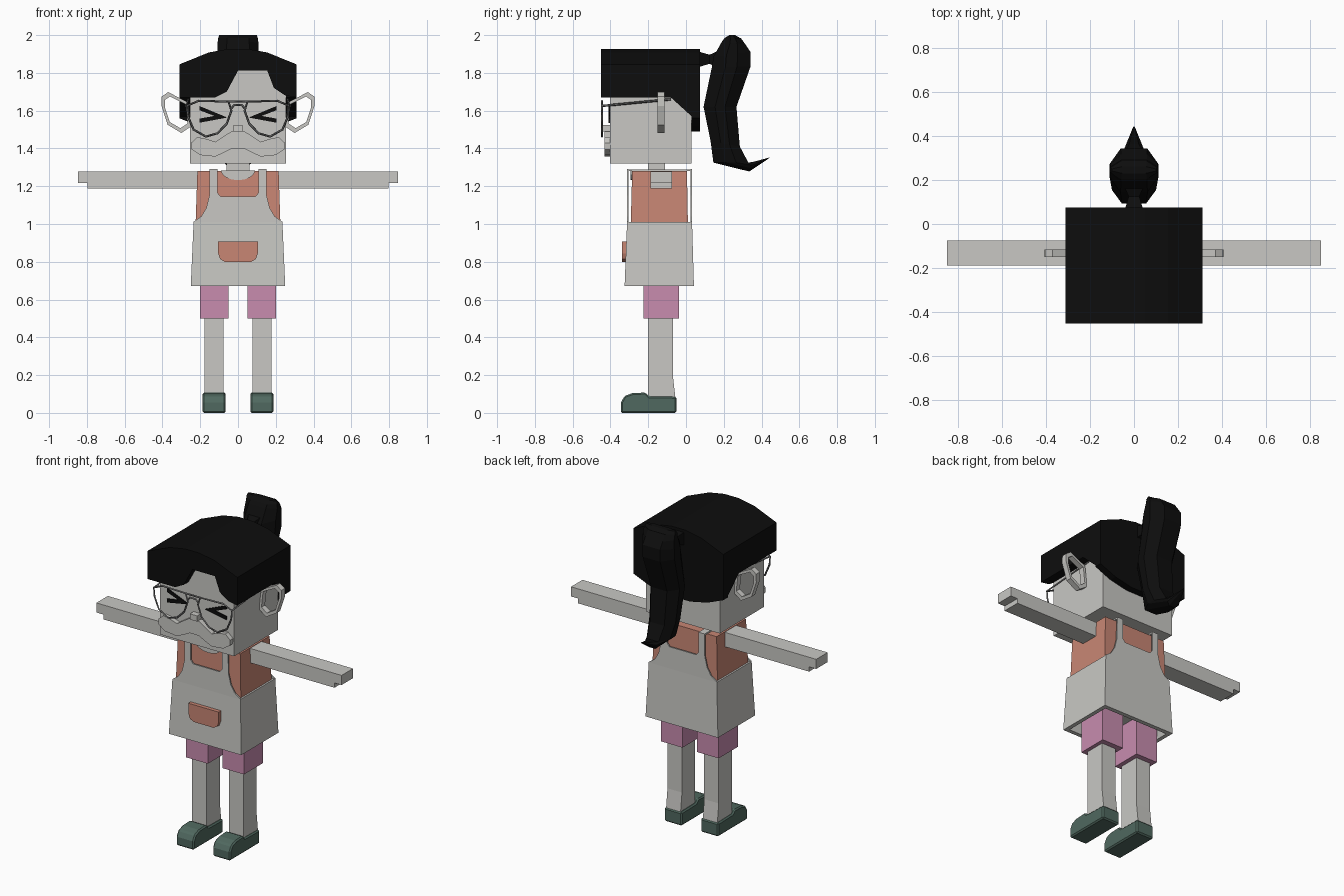
import bpy, bmesh, math
from mathutils import Vector

cube = bpy.data.objects.get("Cube")
if cube:
    bpy.data.objects.remove(cube, do_unlink=True)


def material(name, r, g, b):
    m = bpy.data.materials.new(name)
    m.use_nodes = True
    m.diffuse_color = (r, g, b, 1)
    m.node_tree.nodes["Principled BSDF"].inputs["Base Color"].default_value = (r, g, b, 1)
    return m


PALE = material("pale grey", 0.58, 0.575, 0.55)
ORANGE = material("terracotta", 0.58, 0.24, 0.175)
PINK = material("pink", 0.58, 0.265, 0.43)
GREEN = material("dark green", 0.08, 0.14, 0.115)
BLACK = material("black", 0.004, 0.004, 0.004)
GREY = material("frame grey", 0.12, 0.12, 0.12)


def loft(name, rings, mat, mirror=False, cyclic=False, bevel=0):
    """Bridge equal rings of points; cap the ends unless the loft is cyclic."""
    bm = bmesh.new()
    loops = [[bm.verts.new(p) for p in ring] for ring in rings]
    n = len(loops[0])
    pairs = list(zip(loops, loops[1:]))
    if cyclic:
        pairs.append((loops[-1], loops[0]))
    else:
        bm.faces.new(loops[0])
        bm.faces.new(loops[-1])
    for a, b in pairs:
        for i in range(n):
            j = (i + 1) % n
            bm.faces.new((a[i], a[j], b[j], b[i]))
    bmesh.ops.recalc_face_normals(bm, faces=bm.faces)
    mesh = bpy.data.meshes.new(name)
    bm.to_mesh(mesh)
    bm.free()
    obj = bpy.data.objects.new(name, mesh)
    bpy.context.collection.objects.link(obj)
    mesh.materials.append(mat)
    if bevel:
        mod = obj.modifiers.new("chamfer", "BEVEL")
        mod.width, mod.segments = bevel, 1
    if mirror:
        obj.modifiers.new("mirror", "MIRROR").use_mirror_merge = False
    return obj


def at(axis, p, d):
    """Place a 2D point: axis 'x' takes (y, z), 'y' takes (x, z), 'z' takes (x, y)."""
    return {"x": (d, *p), "y": (p[0], d, p[1]), "z": (*p, d)}[axis]


def prism(name, pts, axis, a, b, mat, **kw):
    return loft(name, [[at(axis, p, d) for p in pts] for d in (a, b)], mat, **kw)


def rect(x0, x1, y0, y1):
    return [(x0, y0), (x1, y0), (x1, y1), (x0, y1)]


def box(name, x, y, z, mat, **kw):
    return prism(name, rect(*x, *y), "z", *z, mat, **kw)


def tapered(name, levels, mat, **kw):
    """Levels of (x0, x1, y0, y1, z)."""
    return loft(name, [[at("z", p, lv[4]) for p in rect(*lv[:4])] for lv in levels], mat, **kw)


def both(half):
    """Close a half outline with its mirror image."""
    return half + [(-x, z) for x, z in reversed(half)]


def wire(name, paths, radius, mat):
    cu = bpy.data.curves.new(name, "CURVE")
    cu.dimensions = "3D"
    cu.bevel_depth, cu.bevel_resolution = radius, 0
    for pts, closed in paths:
        sp = cu.splines.new("POLY")
        sp.points.add(len(pts) - 1)
        for q, p in zip(sp.points, pts):
            q.co = (*p, 1)
        sp.use_cyclic_u = closed
    cu.materials.append(mat)
    obj = bpy.data.objects.new(name, cu)
    bpy.context.collection.objects.link(obj)


# Head and neck
box("head", (-0.255, 0.255), (-0.403, 0.03), (1.32, 1.83), PALE)
box("neck", (-0.06, 0.06), (-0.2, -0.11), (1.25, 1.33), PALE)

# Ears: open angular rims
ear = [(0.25, 1.515), (0.30, 1.482), (0.372, 1.525), (0.405, 1.625),
       (0.404, 1.675), (0.37, 1.698), (0.265, 1.645)]
mid = Vector((0.325, 1.595))
hole = [tuple(mid + (Vector(p) - mid) * 0.78) for p in ear]
loft("ear", [[at("y", p, d) for p in ring] for ring, d in
             ((ear, -0.15), (ear, -0.115), (hole, -0.115), (hole, -0.15))],
     PALE, mirror=True, cyclic=True)

# Face: squeezed eyes, nose and moustache
prism("eye", [(0.06, 1.565), (0.205, 1.625), (0.205, 1.603), (0.125, 1.572),
              (0.205, 1.558), (0.205, 1.536), (0.065, 1.562)],
      "y", -0.41, -0.402, BLACK, mirror=True)
box("nose", (-0.025, 0.025), (-0.44, -0.4), (1.49, 1.525), PALE)
stache = both([(0.035, 1.49), (0.075, 1.465), (0.12, 1.435), (0.165, 1.45), (0.215, 1.46),
               (0.248, 1.43), (0.245, 1.395), (0.20, 1.365), (0.12, 1.357), (0.07, 1.38),
               (0.03, 1.40)])
prism("moustache", stache, "y", -0.432, -0.4, PALE)

# Glasses
lens = [(0.27, 1.625), (0.21, 1.652), (0.05, 1.648), (0.035, 1.60), (0.06, 1.53),
        (0.11, 1.48), (0.17, 1.463), (0.235, 1.50), (0.265, 1.57)]
paths = [([(-0.05, -0.445, 1.648), (0.05, -0.445, 1.648)], False),
         ([(-0.037, -0.445, 1.61), (-0.02, -0.445, 1.63), (0.02, -0.445, 1.63),
           (0.037, -0.445, 1.61)], False)]
for s in (1, -1):
    paths.append(([(s * x, -0.445, z) for x, z in lens], True))
    paths.append(([(s * 0.27, -0.445, 1.625), (s * 0.265, -0.08, 1.66)], False))
wire("glasses", paths, 0.006, GREY)

# Hair: arched cap, notched fringe, side and back panels
arch = [(0.31, 1.845), (0.155, 1.908), (0.05, 1.927)]
prism("hair_cap", both([(0.31, 1.82)] + arch), "y", -0.45, 0.075, BLACK)
fringe = [(-0.31, 1.67), (-0.12, 1.67), (-0.06, 1.70), (0, 1.812), (0.155, 1.812),
          (0.19, 1.72), (0.25, 1.68), (0.31, 1.67), (0.31, 1.83), (-0.31, 1.83)]
prism("hair_fringe", fringe, "y", -0.45, -0.403, BLACK)
side = [(-0.403, 1.67), (-0.08, 1.67), (0.03, 1.57), (0.075, 1.56), (0.075, 1.83), (-0.403, 1.83)]
prism("hair_side", side, "x", 0.255, 0.31, BLACK, mirror=True)
prism("hair_back", both([(0.08, 1.49), (0.2, 1.515), (0.31, 1.56), (0.31, 1.83)]),
      "y", 0.03, 0.075, BLACK)

# Ponytail: pinched tie and a curved eight-sided tail
loft("hair_tie", [[at("y", (sx * r, 1.872 + sz * r), y) for sx, sz in
                   ((-1, -1), (1, -1), (1, 1), (-1, 1))]
                  for y, r in ((0.07, 0.04), (0.125, 0.024), (0.17, 0.045))], BLACK)
# front (y, z), back (y, z), half width
spine = [((0.205, 1.985), (0.29, 1.985), 0.105), ((0.19, 1.965), (0.315, 1.95), 0.108),
         ((0.145, 1.885), (0.342, 1.91), 0.11), ((0.138, 1.835), (0.342, 1.835), 0.11),
         ((0.093, 1.62), (0.267, 1.62), 0.10), ((0.13, 1.44), (0.285, 1.41), 0.09),
         ((0.145, 1.325), (0.33, 1.325), 0.075), ((0.335, 1.278), (0.36, 1.33), 0.04),
         ((0.435, 1.345), (0.442, 1.352), 0.004)]
section = [(-0.55, 0), (0.55, 0), (1, 0.35), (1, 0.65), (0.55, 1), (-0.55, 1), (-1, 0.65), (-1, 0.35)]
loft("ponytail", [[(u * w, f[0] + (b[0] - f[0]) * v, f[1] + (b[1] - f[1]) * v)
                   for u, v in section] for f, b, w in spine], BLACK)
loft("ponytail_crown", [[(u * w, 0.245 + (v - 0.5) * d, z) for u, v in section]
                        for w, d, z in ((0.105, 0.085, 1.984), (0.1, 0.03, 2.0))], BLACK)

# Torso with scooped neckline
tapered("torso", [(-0.228, 0.228, -0.295, 0.012, 0.9), (-0.215, 0.215, -0.285, 0.005, 1.28)], ORANGE)
scoop = [(0.09 * math.cos(a), 1.282 - 0.05 * math.sin(a))
         for a in [math.pi * i / 8 for i in range(9)]]
prism("neckline", scoop, "y", -0.294, -0.284, PALE)

# Apron: hollow skirt, front and back bibs, shoulder straps, pocket
tapered("apron_skirt", [(-0.2, 0.2, -0.28, 0.0, 0.74), (-0.225, 0.225, -0.3, 0.015, 0.672),
                        (-0.25, 0.25, -0.325, 0.042, 0.672), (-0.235, 0.235, -0.312, 0.032, 1.01)], PALE)
bib = both([(0.235, 1.0), (0.235, 1.012), (0.195, 1.04), (0.168, 1.085), (0.152, 1.15),
            (0.15, 1.29), (0.108, 1.29), (0.108, 1.165), (0.092, 1.145)])
prism("bib_front", bib, "y", -0.312, -0.304, PALE)
prism("bib_back", bib, "y", 0.024, 0.032, PALE)
box("shoulder_strap", (0.108, 0.15), (-0.308, 0.028), (1.28, 1.289), PALE, mirror=True)
prism("pocket", both([(0.07, 0.80), (0.095, 0.815), (0.105, 0.845), (0.105, 0.907)]),
      "y", -0.34, -0.31, ORANGE)

# Arms with a stepped hand end
prism("arm", [(0.2, 1.187), (0.798, 1.187), (0.798, 1.217), (0.847, 1.217), (0.847, 1.277), (0.2, 1.277)],
      "y", -0.188, -0.075, PALE, mirror=True)

# Shorts, legs and shoes
box("shorts_leg", (0.05, 0.2), (-0.226, -0.037), (0.5, 0.8), PINK, mirror=True)
tapered("leg", [(0.077, 0.177, -0.2, -0.055, 0.07), (0.077, 0.177, -0.2, -0.07, 0.2),
                (0.077, 0.177, -0.2, -0.07, 0.52)], PALE, mirror=True)
shoe = [(-0.345, 0), (-0.345, 0.055), (-0.325, 0.09), (-0.285, 0.104), (-0.215, 0.108),
        (-0.195, 0.088), (-0.05, 0.085), (-0.05, 0)]
prism("shoe", shoe, "x", 0.065, 0.187, GREEN, mirror=True, bevel=0.008)
